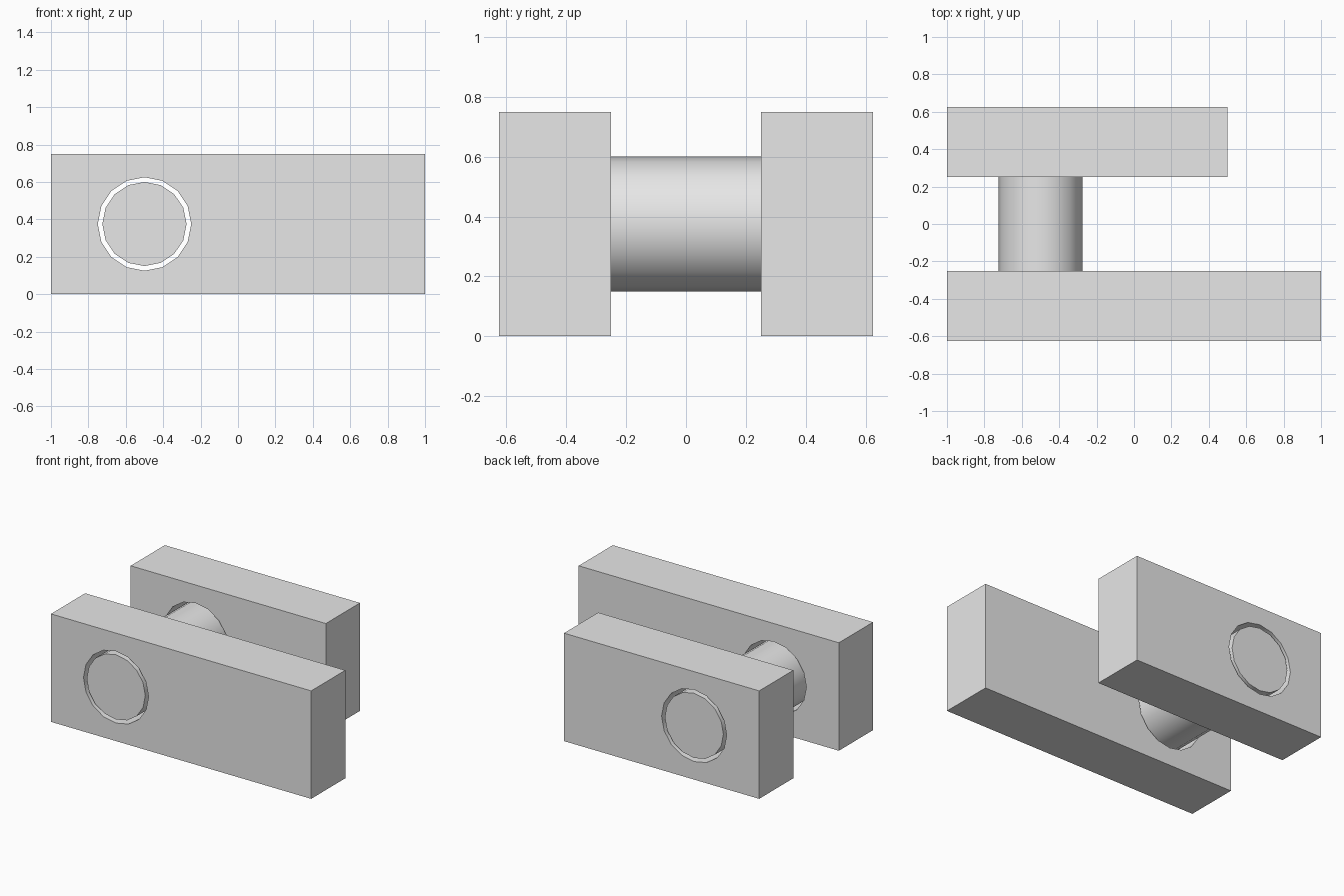
import bpy
import math

cube = bpy.data.objects.get("Cube")
if cube:
    bpy.data.objects.remove(cube, do_unlink=True)

PIN_X, PIN_Z = -0.5, 0.375
BAR_DEPTH, BAR_HEIGHT = 0.375, 0.75

grey = bpy.data.materials.new("light_grey")
grey.use_nodes = True
colour = (0.8, 0.8, 0.8, 1)
grey.diffuse_color = colour
grey.node_tree.nodes["Principled BSDF"].inputs["Base Color"].default_value = colour


def finish(obj):
    """Assign the grey and smooth the round faces only."""
    obj.data.materials.clear()
    obj.data.materials.append(grey)
    bpy.ops.object.select_all(action="DESELECT")
    obj.select_set(True)
    bpy.context.view_layer.objects.active = obj
    bpy.ops.object.shade_smooth_by_angle(angle=math.radians(30))


def rod(name, radius, length):
    """Sixteen-sided cylinder along y on the pin axis."""
    bpy.ops.mesh.primitive_cylinder_add(
        vertices=16, radius=radius, depth=length,
        location=(PIN_X, 0, PIN_Z), rotation=(math.pi / 2, 0, 0))
    obj = bpy.context.object
    obj.name = name
    return obj


def bar(name, x_end, y, cutter):
    """Rectangular bar from x = -1 to x_end, drilled for the pin."""
    length = x_end + 1
    bpy.ops.mesh.primitive_cube_add(size=1, location=(x_end - length / 2, y, BAR_HEIGHT / 2))
    obj = bpy.context.object
    obj.name = name
    obj.scale = (length, BAR_DEPTH, BAR_HEIGHT)
    bpy.ops.object.transform_apply(location=False, rotation=False, scale=True)
    drill = obj.modifiers.new("pin_hole", "BOOLEAN")
    drill.operation = "DIFFERENCE"
    drill.solver = "EXACT"
    drill.object = cutter
    bpy.ops.object.modifier_apply(modifier=drill.name)
    finish(obj)


# Two drilled bars, the back one shorter
cutter = rod("hole_cutter", 0.25, 2)
cutter.hide_render = True
bar("front_bar", 1.0, -0.4375, cutter)
bar("back_bar", 0.5, 0.4375, cutter)
bpy.data.objects.remove(cutter, do_unlink=True)

# Pin running through both bars with a small clearance
finish(rod("pin", 0.225, 1.25))
